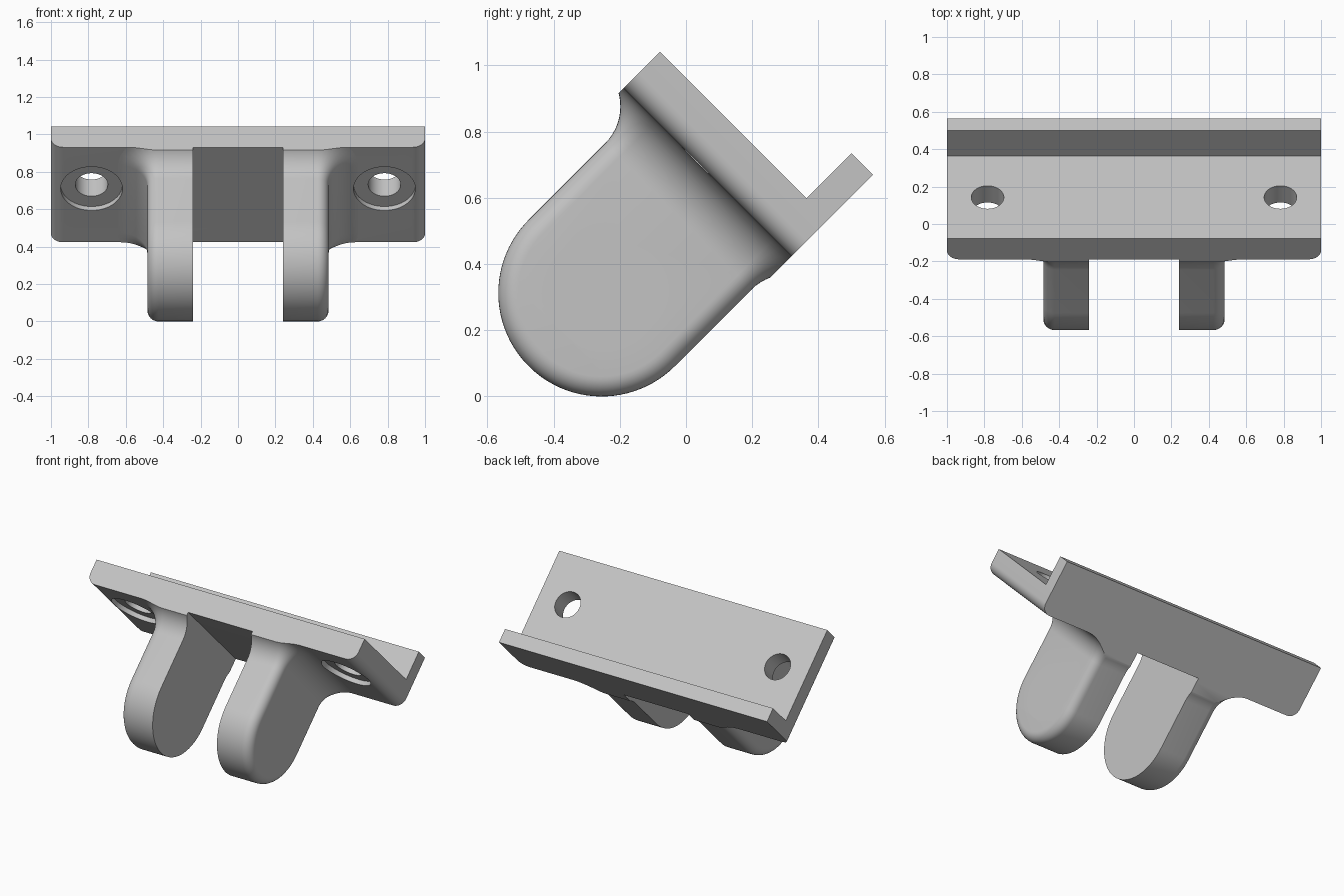
import bpy, bmesh
from math import sin, cos, pi
from mathutils import Matrix

if "Cube" in bpy.data.objects:
    bpy.data.objects.remove(bpy.data.objects["Cube"], do_unlink=True)

# Everything is modelled flat (x, u along the plate, w through it), then tilted
TILT = Matrix.Rotation(-pi / 4, 4, 'X')
U0, U1 = -0.792, -0.074            # plate ends
W0, W1, LIP_W = 0.525, 0.681, 0.873
LIP_U = -0.166
CU, CW, R = -0.401, 0.041, 0.3125  # lug eye centre and radius
X_IN, X_OUT, ROUND, FILLET = 0.24, 0.485, 0.06, 0.157
HOLE, BORE, DEPTH = 0.087, 0.165, 0.03
BOLT_X, BOLT_U = 0.783, -0.479

grey = bpy.data.materials.new("light_grey")
grey.use_nodes = True
colour = (0.55, 0.55, 0.55, 1)
grey.diffuse_color = colour
grey.node_tree.nodes["Principled BSDF"].inputs["Base Color"].default_value = colour


def finish(name, bm):
    bmesh.ops.recalc_face_normals(bm, faces=bm.faces)
    mesh = bpy.data.meshes.new(name)
    bm.to_mesh(mesh)
    bm.free()
    mesh.transform(TILT)
    mesh.materials.append(grey)
    ob = bpy.data.objects.new(name, mesh)
    bpy.context.collection.objects.link(ob)
    return ob


def box(name, lo, hi):
    bm = bmesh.new()
    bmesh.ops.create_cube(bm, size=1)
    for v in bm.verts:
        v.co = [lo[i] + (hi[i] - lo[i]) * (v.co[i] + 0.5) for i in range(3)]
    return finish(name, bm)


def rod(name, radius, a, b, along_x=False, at=(0, 0)):
    """Cylinder from a to b along w (at x, u) or along x (at u, w)."""
    bm = bmesh.new()
    bmesh.ops.create_cone(bm, cap_ends=True, segments=64, radius1=radius,
                          radius2=radius, depth=abs(b - a))
    mid = (a + b) / 2
    if along_x:
        m = Matrix.Translation((mid, *at)) @ Matrix.Rotation(pi / 2, 4, 'Y')
    else:
        m = Matrix.Translation((*at, mid))
    bm.transform(m)
    return finish(name, bm)


def cut(ob, tool, operation='DIFFERENCE'):
    mod = ob.modifiers.new("cut", 'BOOLEAN')
    mod.operation, mod.object, mod.solver = operation, tool, 'EXACT'
    bpy.context.view_layer.objects.active = ob
    bpy.ops.object.modifier_apply(modifier=mod.name)


def mounting_plate():
    # Cross-section with the two underside side edges rounded
    r, n = 0.065, 10
    arc = [(1 - r + r * sin(i * pi / 2 / n), W0 + r - r * cos(i * pi / 2 / n))
           for i in range(n + 1)]
    half = arc + [(1, W1)]
    section = half + [(-x, w) for x, w in reversed(half)]
    bm = bmesh.new()
    face = bm.faces.new([bm.verts.new((x, U0, w)) for x, w in section])
    ext = bmesh.ops.extrude_face_region(bm, geom=[face])
    for v in ext["geom"]:
        if isinstance(v, bmesh.types.BMVert):
            v.co.y = U1
    return finish("mounting_plate", bm)


def lug(name, s):
    # Edge profile: flat rim, rounded outer edge; e spreads it into the root fillet
    def profile(e):
        pts = [(X_IN, -e)]
        for i in range(9):
            a = i * pi / 16
            pts.append((X_OUT - ROUND + (ROUND + e) * sin(a),
                        ROUND - (ROUND + e) * cos(a)))
        return pts

    # Sweep the profile down one side, round the eye and up the other side
    left, n = [], 14
    for i in range(n, -1, -1):
        a = i * pi / 2 / n
        w = W0 - FILLET + FILLET * sin(a)
        left.append([(x, d - R, w) for x, d in profile(FILLET * (1 - cos(a)))])
    steps = 47
    for i in range(steps // 2 + 1):
        t = i * pi / steps
        left.append([(x, (d - R) * cos(t), CW + (d - R) * sin(t))
                     for x, d in profile(0)])
    rows = left + [[(x, -u, w) for x, u, w in row] for row in reversed(left)]
    bm = bmesh.new()
    grid = [[bm.verts.new((s * x, CU + u, w)) for x, u, w in row] for row in rows]
    for a, b in zip(grid, grid[1:]):
        for j in range(len(a) - 1):
            bm.faces.new((a[j], a[j + 1], b[j + 1], b[j]))
    # Inner and outer cheeks, then the root
    for k in (0, -1):
        for i in range(len(left) - 1):
            bm.faces.new((grid[i][k], grid[i + 1][k], grid[-2 - i][k], grid[-1 - i][k]))
    bm.faces.new(grid[0] + grid[-1][::-1])
    return finish(name, bm)


plate = mounting_plate()
lip = box("plate_lip", (-1, LIP_U, W1), (1, U1, LIP_W))
bounds = box("bounds_cutter", (-2, U0, -2), (2, U1, 2))
parts, helpers = [plate, lip], [bounds]

for s, side in ((1, "left"), (-1, "right")):
    ear = lug(side + "_lug", s)
    cut(ear, bounds, 'INTERSECT')
    # Pin hole with a counterbore on the outer cheek
    pin = rod("pin_cutter", HOLE, 0, s, True, (CU, CW))
    pin_bore = rod("pin_bore_cutter", BORE, s * (X_OUT - DEPTH), s, True, (CU, CW))
    # Bolt hole with a counterbore under the plate
    bolt = rod("bolt_cutter", HOLE, 0.3, 1, at=(s * BOLT_X, BOLT_U))
    bolt_bore = rod("bolt_bore_cutter", BORE, 0.3, W0 + DEPTH, at=(s * BOLT_X, BOLT_U))
    for tool in (pin, pin_bore, bolt_bore):
        cut(ear, tool)
    for tool in (bolt, bolt_bore):
        cut(plate, tool)
    parts.append(ear)
    helpers += [pin, pin_bore, bolt, bolt_bore]

for ob in helpers:
    bpy.data.objects.remove(ob, do_unlink=True)

for ob in parts:
    bpy.ops.object.select_all(action='DESELECT')
    ob.select_set(True)
    bpy.context.view_layer.objects.active = ob
    bpy.ops.object.shade_smooth_by_angle(angle=pi / 6)
